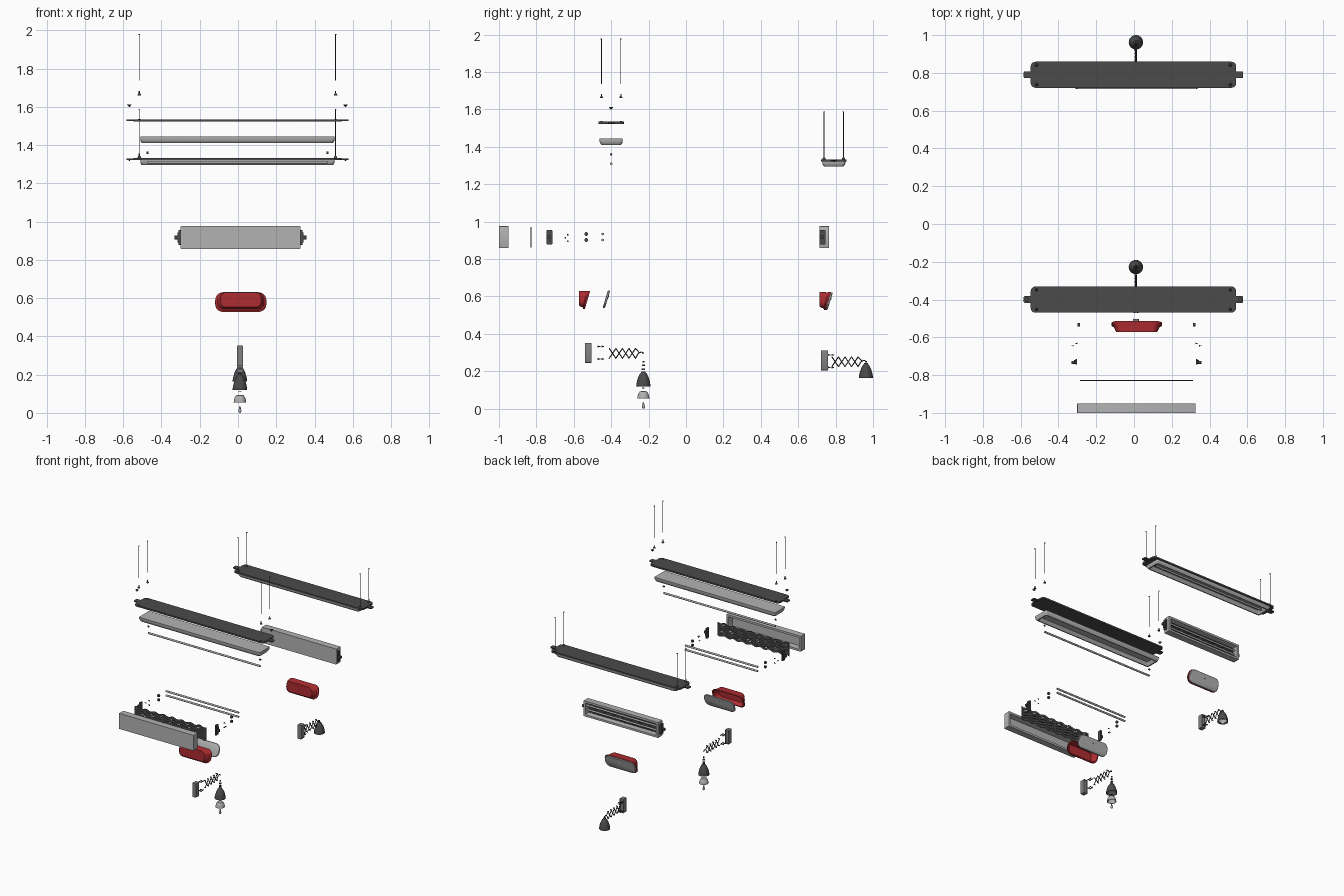
import bpy, bmesh
from math import pi, sin, cos, radians
from mathutils import Vector

if "Cube" in bpy.data.objects:
    bpy.data.objects.remove(bpy.data.objects["Cube"])


def material(name, r, g, b):
    m = bpy.data.materials.new(name)
    m.diffuse_color = (r, g, b, 1)
    m.use_nodes = True
    m.node_tree.nodes["Principled BSDF"].inputs["Base Color"].default_value = m.diffuse_color
    return m


DARK = material("dark_metal", .07, .07, .07)
MID = material("mid_metal", .22, .22, .22)
LIGHT = material("pale_grey", .45, .45, .45)
RED = material("red_enamel", .42, .025, .03)


def rrect(c, w, h, r, axis='z', tilt=0, n=5):
    """Rounded rectangle ring centred on c; w is along x (y for axis x)."""
    pts = []
    for q, (sx, sy) in enumerate(((1, 1), (-1, 1), (-1, -1), (1, -1))):
        for i in range(n + 1):
            a = pi / 2 * (q + i / n)
            u = sx * (w / 2 - r) + r * cos(a)
            v = sy * (h / 2 - r) + r * sin(a)
            d = {'z': (u, v, 0), 'y': (u, tilt * v, v), 'x': (0, u, v)}[axis]
            pts.append(Vector(c) + Vector(d))
    return pts


def lathe(c, profile, axis='z', n=24):
    rings = []
    for r, d in profile:
        ring = []
        for i in range(n):
            u, v = r * cos(2 * pi * i / n), r * sin(2 * pi * i / n)
            ring.append(Vector(c) + Vector({'z': (u, v, d), 'y': (u, d, v), 'x': (d, u, v)}[axis]))
        rings.append(ring)
    return rings


def rod(c, r, a, b, axis='z', n=12):
    return lathe(c, [(r, a), (r, b)], axis, n)


def path(pts, r, n=8):
    """Tube along a polyline."""
    pts = [Vector(p) for p in pts]
    rings = []
    for i, p in enumerate(pts):
        t = (pts[min(i + 1, len(pts) - 1)] - pts[max(i - 1, 0)]).normalized()
        side = Vector((1, 0, 0))
        up = t.cross(side).normalized()
        rings.append([p + r * (cos(2 * pi * k / n) * side + sin(2 * pi * k / n) * up) for k in range(n)])
    return rings


def box(x0, x1, y0, y1, z0, z1):
    return [[Vector(p) for p in ((x0, y0, z), (x1, y0, z), (x1, y1, z), (x0, y1, z))] for z in (z0, z1)]


def part(name, pieces, mat, dy, dz):
    """Loft each piece, then place it exploded and again in the assembled lamp."""
    bm = bmesh.new()
    for rings in pieces:
        vs = [[bm.verts.new(p) for p in ring] for ring in rings]
        n = len(vs[0])
        for a, b in zip(vs, vs[1:]):
            for i in range(n):
                bm.faces.new((a[i], a[(i + 1) % n], b[(i + 1) % n], b[i]))
        bm.faces.new(vs[0][::-1])
        bm.faces.new(vs[-1])
    bmesh.ops.recalc_face_normals(bm, faces=bm.faces)
    me = bpy.data.meshes.new(name)
    bm.to_mesh(me)
    bm.free()
    for p in me.polygons:
        p.use_smooth = True
    me.set_sharp_from_angle(angle=radians(32))
    me.materials.append(mat)
    for suffix, loc in (("exploded", (0, 0, 0)), ("assembled", (0, dy, dz))):
        ob = bpy.data.objects.new(name + "_" + suffix, me)
        ob.location = loc
        bpy.context.scene.collection.objects.link(ob)


S = (-1, 1)

# --- linear pendant ---
X, Y = -.003, -.4
corners = [(X + sx * .513, Y + sy * .052) for sx in S for sy in S]
part("pendant_wire", [rod((x, y, 0), .0018, 1.737, 1.98, n=8) for x, y in corners]
     + [rod((x, y, 0), .004, 1.975, 1.98) for x, y in corners], DARK, 1.19, -.39)
part("pendant_wire_grip", [lathe((x, y, 1.66), [(.009, 0), (.008, .006), (.003, .012), (.003, .022)], n=12)
                           for x, y in corners], DARK, 1.19, -.327)
part("pendant_end_screw", [lathe((X + s * .565, Y, 1.6), [(.002, 0), (.011, .01), (.011, .013)], n=12)
                           for s in S], DARK, 1.19, -.282)
part("pendant_top_plate",
     [[rrect((X, Y, z), 1.088, .138, .025) for z in (1.523, 1.535)]]
     + [[rrect((X + s * .55, Y, z), .062, .036, .007) for z in (1.525, 1.533)] for s in S]
     + [rod((x, y, 0), .006, 1.533, 1.537) for x, y in corners], DARK, 1.19, -.202)
part("pendant_reflector_tray", [[rrect((X, Y, z), w, h, r) for w, h, r, z in (
    (.955, .06, .006, 1.435), (.975, .085, .008, 1.418), (.985, .09, .01, 1.412), (1.0, .104, .014, 1.411),
    (1.01, .116, .016, 1.418), (1.016, .123, .01, 1.428), (1.016, .123, .008, 1.444))]], LIGHT, 1.19, -.116)
part("pendant_tube_socket", [rod((X + s * .47, Y, 1.36), .006, -.005, .005, 'x') for s in S], DARK, 1.19, -.05)
part("pendant_light_tube", [rod((X, Y, 1.31), .007, -.47, .47, 'x')], LIGHT, 1.19, 0)

# --- rectangular wall light ---
X, Z = .013, .917
part("wall_light_shell", [[rrect((X, y, Z), w, h, .003, 'y', n=2) for w, h, y in (
    (.585, .078, -.992), (.595, .088, -.952), (.595, .088, -.95), (.627, .118, -.95), (.627, .118, -1.0))]],
     LIGHT, 1.714, 0)
# grille of stacked wavy strips
strips = []
for k in range(5):
    zc, rings = Z + (k - 2) * .0205, []
    for i in range(97):
        x = X - .3 + .6 * i / 96
        z = zc + .005 * sin(2 * pi * 8 * i / 96)
        rings.append([Vector((x, y, z + dz)) for y, dz in
                      ((-.831, -.009), (-.827, -.009), (-.827, .009), (-.831, .009))])
    strips.append(rings)
strips += [box(X + x - .004, X + x + .004, -.83, -.827, .868, .966) for x in (-.296, 0, .296)]
part("wall_light_wave_grille", strips, DARK, 1.555, 0)
brackets = []
for s in S:
    xp = X + s * .319
    brackets += [[rrect((xp + d, -.73, Z), .03, .078, .004, 'x') for d in (-.005, .005)],
                 [rrect((xp + s * d, -.73, Z), .02, .05, .004, 'x') for d in (0, .011)],
                 [rrect((xp + s * d, -.732, Z), .016, .02, .004, 'x') for d in (.01, .025)]]
part("wall_light_end_bracket", brackets, DARK, 1.46, 0)
part("wall_light_screw", [lathe((X + s * x, y, z), [(.0045, 0), (.0045, s * .003), (.002, s * .004), (.002, s * .012)], 'x', 10)
                          for s in S for x, y, z in ((.332, -.645, .913), (.312, -.632, .93), (.312, -.632, .896))],
     DARK, 1.37, 0)
part("wall_light_tube_socket", [rod((X + s * .306, -.533, z), .01, -.006, .006, 'x', 16)
                                for s in S for z in (.934, .902)], DARK, 1.273, 0)
part("wall_light_tube", [rod((X, -.445, z), .007, -.305, .305, 'x', 16) for z in (.934, .902)], LIGHT, 1.185, 0)

# --- red wall lamp ---
X = .0145
part("red_lamp_housing", [[rrect((X, y, z), w, h, r, 'y', t, 7) for w, h, r, y, z, t in (
    (.205, .066, .025, -.565, .591, .04), (.232, .078, .032, -.534, .584, .3), (.25, .084, .036, -.526, .583, .3),
    (.267, .096, .04, -.527, .582, .3), (.267, .096, .04, -.535, .582, .3), (.245, .086, .036, -.541, .585, .25),
    (.225, .083, .032, -.565, .589, .04), (.213, .077, .03, -.573, .591, 0))]], RED, 1.287, -.006)
part("red_lamp_back_panel", [[rrect((X, y, .585), w, h, .038, 'y', .3, 7) for w, h, y in (
    (.25, .086, -.432), (.256, .092, -.429), (.256, .092, -.422), (.25, .086, -.419))],
    rod((X, -.417, .6), .005, -.006, .006, 'y')], LIGHT, 1.19, -.01)

# --- scissor-arm wall lamp ---
X = .01
part("scissor_wall_base", [[rrect((X, y, .298), w, h, .003, 'y', n=2) for w, h, y in (
    (.032, .106, -.54), (.032, .106, -.504), (.024, .098, -.504), (.024, .098, -.51))]], MID, 1.262, -.04)
part("scissor_mount_pin", [lathe((X + s * .008, y, z), [(.005, 0), (.005, .005), (.0025, .006), (.0025, .014)], 'y', 10)
                           for s in S for y in (-.472, -.452) for z in (.266, .333)], DARK, 1.23, -.045)
lattice = []
cells, step, y0 = 4, .035, -.41
for k in range(cells):
    a, b = y0 + k * step, y0 + (k + 1) * step
    for s in S:
        lattice.append(path([(X + s * .003, a, .296 - s * .026), (X + s * .003, b, .296 + s * .026)], .0028))
    lattice.append(rod((X, (a + b) / 2, .296), .0035, -.007, .007, 'x', 8))
for k in range(cells + 1):
    lattice += [rod((X, y0 + k * step, .296 + s * .026), .0035, -.007, .007, 'x', 8) for s in S]
# front arm carrying the shade
lattice.append(path([(X, -.27, .27), (X, -.258, .29), (X, -.25, .3), (X, -.238, .303),
                     (X, -.23, .3), (X, -.228, .292)], .003))
lattice.append(path([(X, -.27, .322), (X, -.25, .3)], .0028))
part("scissor_arm", lattice, DARK, 1.19, -.045)
Y = -.228
part("scissor_neck_fitting", [rod((X, Y, 0), r, a, b, n=16) for r, a, b in (
    (.005, .247, .256), (.008, .228, .236), (.009, .207, .215))], DARK, 1.19, 0)
part("scissor_shade", [lathe((X, Y, .12), [
    (.004, .068), (.012, .066), (.024, .05), (.032, .026), (.0355, 0), (.038, 0), (.0375, .01), (.034, .028),
    (.027, .05), (.018, .068), (.012, .074), (.01, .08), (.003, .08)], n=32)], DARK, 1.19, .043)
part("scissor_inner_reflector", [lathe((X, Y, .055), [
    (.006, .034), (.017, .032), (.025, .02), (.029, 0), (.0325, 0), (.031, .012), (.027, .026),
    (.019, .037), (.008, .039)], n=32)], LIGHT, 1.19, .115)
part("scissor_bulb_holder", [rod((X, Y, 0), .007, .108, .113, n=16)], DARK, 1.19, .1)
part("scissor_bulb", [lathe((X, Y, 0), [(.001, 0), (.005, .002), (.008, .008), (.008, .014), (.005, .021),
                                        (.004, .034)], n=16)], LIGHT, 1.19, .18)
